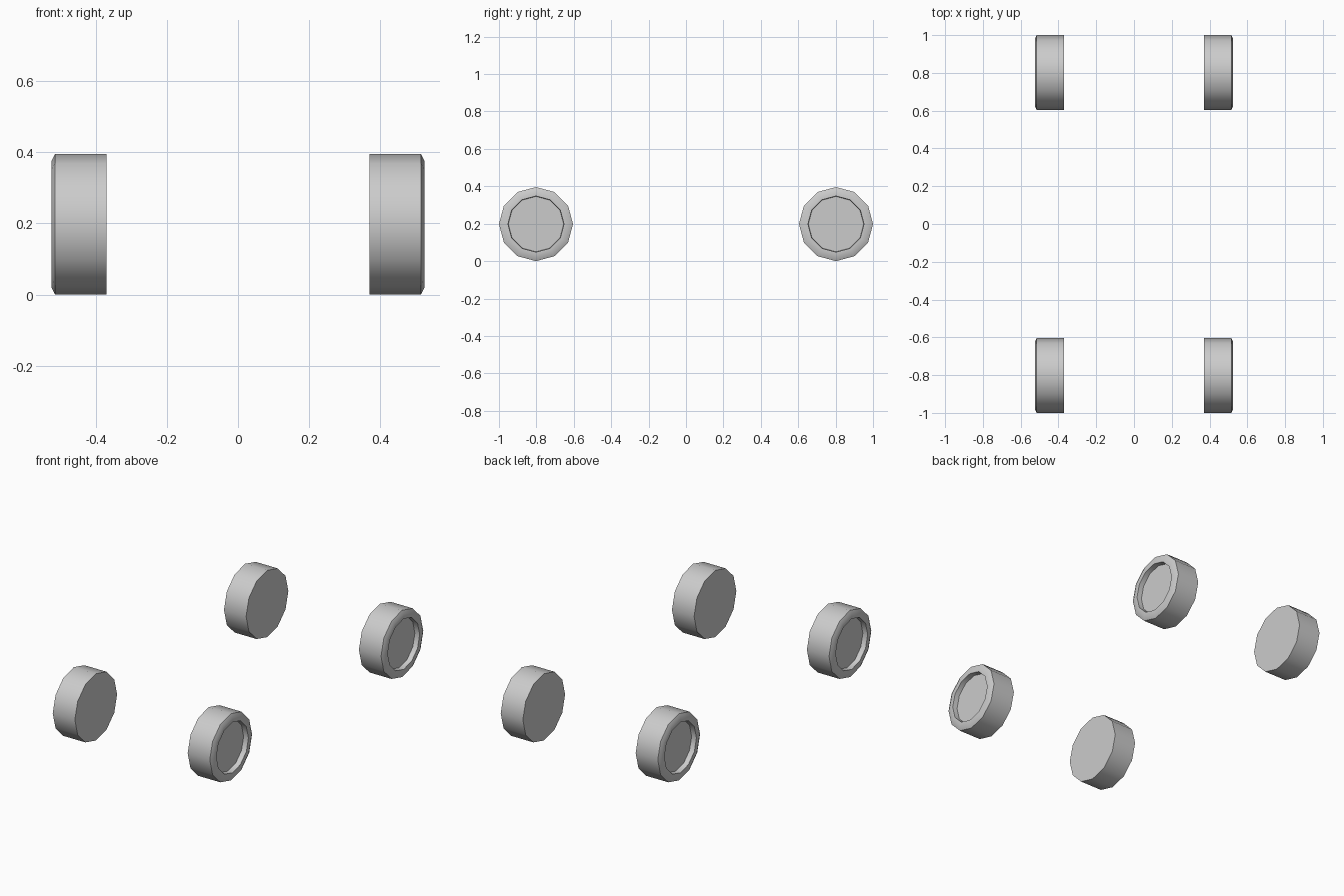
import bpy, bmesh
from math import sin, cos, pi, radians

if "Cube" in bpy.data.objects:
    bpy.data.objects.remove(bpy.data.objects["Cube"])

SIDES = 12
R = 0.198
# wheel profile (x outward, radius): inner side, tread, chamfer, rim, recess
PROFILE = [(0.37, R), (0.515, R), (0.525, 0.178), (0.525, 0.15), (0.495, 0.148)]


def wheel(name, side, y):
    bm = bmesh.new()
    rings = []
    for x, r in PROFILE:
        rings.append([bm.verts.new((side * x,
                                    y + r * cos(2 * pi * i / SIDES),
                                    R + r * sin(2 * pi * i / SIDES)))
                      for i in range(SIDES)])
    for a, b in zip(rings, rings[1:]):
        for i in range(SIDES):
            j = (i + 1) % SIDES
            bm.faces.new((a[i], a[j], b[j], b[i]))
    # flat inner side and recessed hub face
    bm.faces.new(rings[0])
    bm.faces.new(rings[-1])
    bmesh.ops.recalc_face_normals(bm, faces=bm.faces)
    mesh = bpy.data.meshes.new(name)
    bm.to_mesh(mesh)
    bm.free()
    ob = bpy.data.objects.new(name, mesh)
    bpy.context.collection.objects.link(ob)
    # smooth tread, sharp rims
    bpy.ops.object.select_all(action='DESELECT')
    ob.select_set(True)
    bpy.context.view_layer.objects.active = ob
    bpy.ops.object.shade_smooth_by_angle(angle=radians(40))


# four wheels
for end, y in (("front", -1 + R), ("back", 1 - R)):
    for label, side in (("left", -1), ("right", 1)):
        wheel(f"{end}_{label}_wheel", side, y)
